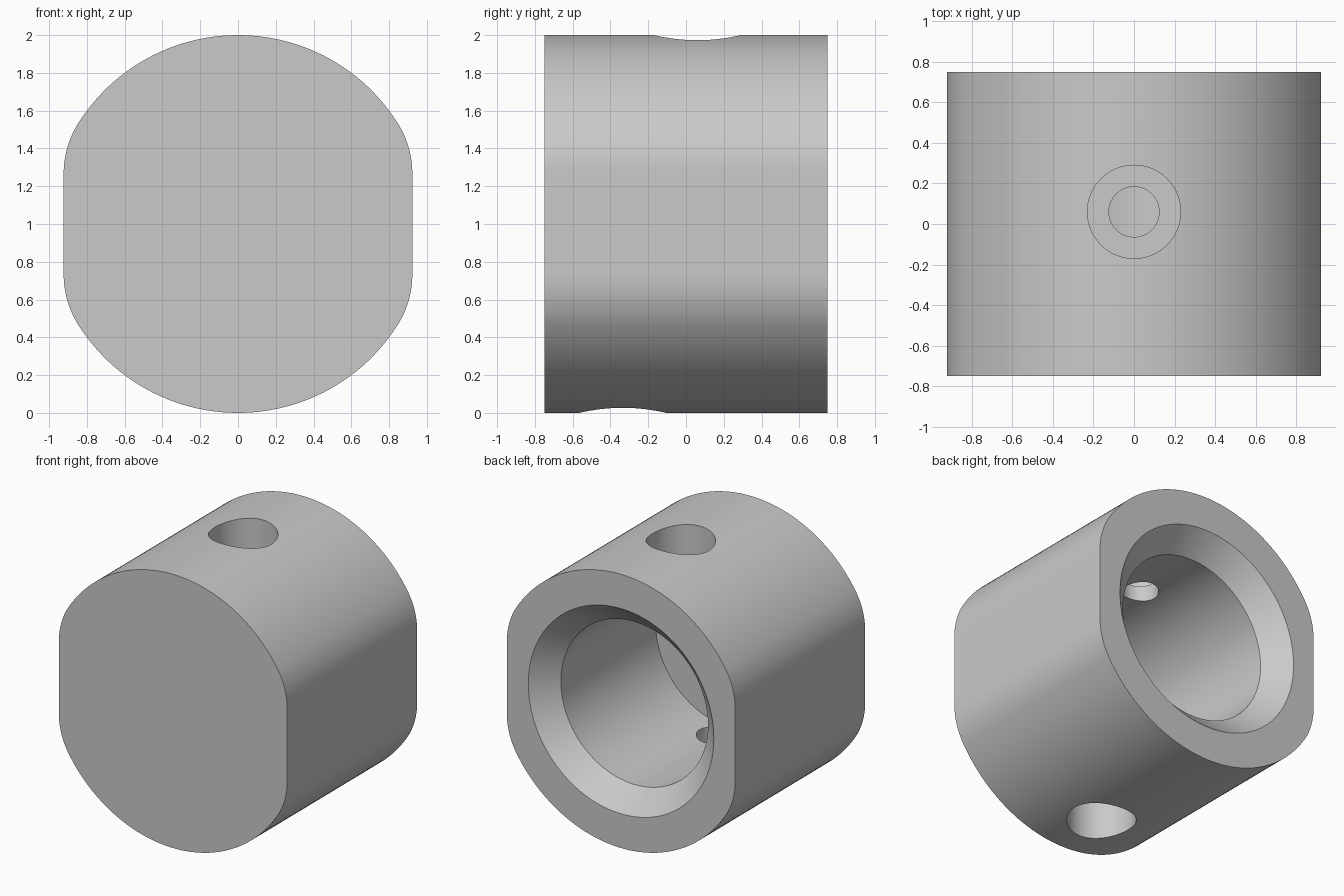
import bpy, bmesh
from math import atan2, cos, sin, sqrt, pi, radians
from mathutils import Matrix, Vector

if "Cube" in bpy.data.objects:
    bpy.data.objects.remove(bpy.data.objects["Cube"])

# Single plain grey metal
grey = bpy.data.materials.new("grey_metal")
grey.use_nodes = True
grey.diffuse_color = (0.59, 0.59, 0.59, 1)
grey.node_tree.nodes["Principled BSDF"].inputs["Base Color"].default_value = grey.diffuse_color

CENTRE = Vector((0, 0, 1))
HALF_LENGTH = 0.75
FLAT_X = 0.923     # half width across the side flats
BLEND = 0.5        # radius joining flats to the round


def add_object(name, bm):
    bm.normal_update()
    bmesh.ops.recalc_face_normals(bm, faces=bm.faces)
    mesh = bpy.data.meshes.new(name)
    bm.to_mesh(mesh)
    bm.free()
    mesh.materials.append(grey)
    obj = bpy.data.objects.new(name, mesh)
    bpy.context.collection.objects.link(obj)
    return obj


def lathe(name, profile, matrix, steps=96):
    """Spin (radius, height) points about z, then place the solid."""
    bm = bmesh.new()
    verts = [bm.verts.new((r, 0, h)) for r, h in profile]
    edges = [bm.edges.new(pair) for pair in zip(verts, verts[1:])]
    bmesh.ops.spin(bm, geom=verts + edges, axis=(0, 0, 1), cent=(0, 0, 0),
                   angle=2 * pi, steps=steps)
    bmesh.ops.remove_doubles(bm, verts=bm.verts, dist=0.0001)
    bm.transform(matrix)
    obj = add_object(name, bm)
    obj.hide_render = True
    return obj


# Body outline: unit round with two side flats and tangent blends
blend_x = FLAT_X - BLEND
blend_z = sqrt((1 - BLEND) ** 2 - blend_x ** 2)
tangent = atan2(blend_z, blend_x)
quarter = [(blend_x + BLEND * cos(tangent * i / 16),
            blend_z + BLEND * sin(tangent * i / 16)) for i in range(16)]
quarter += [(cos(a), sin(a)) for a in
            (tangent + (pi / 2 - tangent) * i / 24 for i in range(25))]
upper = quarter + [(-x, z) for x, z in reversed(quarter[:-1])]
outline = upper + [(-x, -z) for x, z in upper]

bm = bmesh.new()
face = bm.faces.new([bm.verts.new((x, -HALF_LENGTH, z + 1)) for x, z in outline])
extruded = bmesh.ops.extrude_face_region(bm, geom=[face])
bmesh.ops.translate(bm, vec=(0, 2 * HALF_LENGTH, 0),
                    verts=[v for v in extruded["geom"] if isinstance(v, bmesh.types.BMVert)])
body = add_object("bored_body", bm)

# Blind bore with a chamfered mouth at the back
bore = [(0, -0.5), (0.595, -0.5), (0.595, 0.595), (0.85, 0.85), (0, 0.85)]
cutters = [lathe("bore_cutter", bore,
                 Matrix.Translation(CENTRE) @ Matrix.Rotation(-pi / 2, 4, "X"))]

# Stepped screw holes, one from above and one from below
hole = [(0, 0.2), (0.124, 0.2), (0.124, 0.7), (0.23, 0.7), (0.23, 1.1), (0, 1.1)]
for name, y, turn in (("top_hole_cutter", 0.06, 0), ("bottom_hole_cutter", -0.335, pi)):
    cutters.append(lathe(name, hole, Matrix.Translation(CENTRE + Vector((0, y, 0)))
                         @ Matrix.Rotation(turn, 4, "X"), steps=64))

# Cut the body, then discard the cutters
bpy.ops.object.select_all(action="DESELECT")
bpy.context.view_layer.objects.active = body
body.select_set(True)
for cutter in cutters:
    cut = body.modifiers.new(cutter.name, "BOOLEAN")
    cut.operation = "DIFFERENCE"
    cut.solver = "EXACT"
    cut.object = cutter
    bpy.ops.object.modifier_apply(modifier=cut.name)
    bpy.data.objects.remove(cutter)

bpy.ops.object.shade_smooth_by_angle(angle=radians(30))
